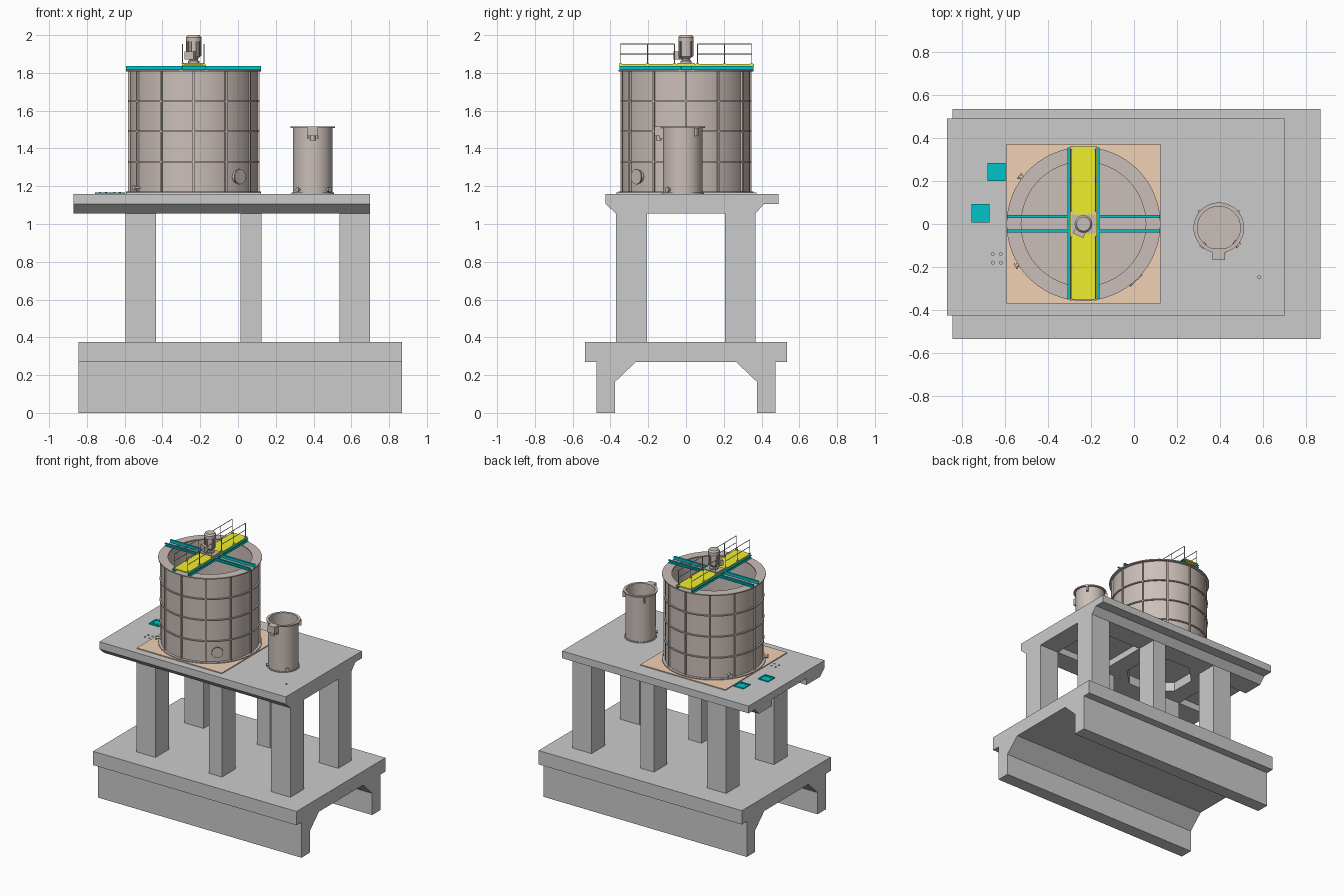
import bpy, bmesh
from math import sin, cos, pi, radians
from mathutils import Matrix, Vector

if "Cube" in bpy.data.objects:
    bpy.data.objects.remove(bpy.data.objects["Cube"])


def material(name, rgb):
    m = bpy.data.materials.new(name)
    m.diffuse_color = (*rgb, 1)
    m.use_nodes = True
    m.node_tree.nodes["Principled BSDF"].inputs["Base Color"].default_value = m.diffuse_color
    return m


BROWN = material("brown_steel", (0.60, 0.52, 0.48))
TEAL = material("teal_steel", (0.0, 0.55, 0.58))
YELLOW = material("yellow_grating", (0.86, 0.86, 0.03))
ORANGE = material("orange_pad", (0.88, 0.64, 0.46))


def finish(name, bm, mat=None, smooth=False):
    bmesh.ops.remove_doubles(bm, verts=bm.verts, dist=1e-5)
    bmesh.ops.recalc_face_normals(bm, faces=bm.faces)
    me = bpy.data.meshes.new(name)
    bm.to_mesh(me)
    bm.free()
    ob = bpy.data.objects.new(name, me)
    bpy.context.collection.objects.link(ob)
    if mat:
        me.materials.append(mat)
    if smooth:
        bpy.ops.object.select_all(action='DESELECT')
        ob.select_set(True)
        bpy.context.view_layer.objects.active = ob
        bpy.ops.object.shade_smooth_by_angle(angle=radians(35))
    return ob


def box(name, x, y, z, mat=None, turn=0, pivot=(0, 0)):
    bm = bmesh.new()
    size = [b - a for a, b in (x, y, z)]
    mid = [(a + b) / 2 for a, b in (x, y, z)]
    M = (Matrix.Translation((*pivot, 0)) @ Matrix.Rotation(turn, 4, 'Z')
         @ Matrix.Translation(mid) @ Matrix.Diagonal((*size, 1)))
    bmesh.ops.create_cube(bm, size=1, matrix=M)
    return finish(name, bm, mat)


def prism(name, pts, axis, a, b, mat=None):
    """Extrude a (horizontal, z) profile along x or y."""
    bm = bmesh.new()
    vs = [bm.verts.new((a, h, z) if axis == 'x' else (h, a, z)) for h, z in pts]
    face = bm.faces.new(vs)
    ext = bmesh.ops.extrude_face_region(bm, geom=[face])['geom']
    d = Vector((b - a, 0, 0)) if axis == 'x' else Vector((0, b - a, 0))
    bmesh.ops.translate(bm, vec=d, verts=[v for v in ext if isinstance(v, bmesh.types.BMVert)])
    return finish(name, bm, mat)


def lathe(name, pts, centre, mat=None, n=48, closed=False):
    """Revolve an (r, z) profile round a vertical axis."""
    bm = bmesh.new()
    for i in range(n):
        a, b = 2 * pi * i / n, 2 * pi * (i + 1) / n
        pairs = zip(pts, pts[1:] + pts[:1]) if closed else zip(pts, pts[1:])
        for (r, z), (s, w) in pairs:
            q = [(r, a, z), (r, b, z), (s, b, w), (s, a, w)]
            if r == 0:
                q = q[1:]
            elif s == 0:
                q = q[:3]
            bm.faces.new([bm.verts.new((centre[0] + k * cos(t), centre[1] + k * sin(t), h)) for k, t, h in q])
    return finish(name, bm, mat, True)


def rod(name, p, q, r, mat=None, n=8):
    p, q = Vector(p), Vector(q)
    bm = bmesh.new()
    rot = (q - p).to_track_quat('Z', 'Y').to_matrix().to_4x4()
    bmesh.ops.create_cone(bm, cap_ends=True, segments=n, radius1=r, radius2=r, depth=(q - p).length,
                          matrix=Matrix.Translation((p + q) / 2) @ rot)
    return finish(name, bm, mat, n > 8)


def cut(ob, cutter):
    m = ob.modifiers.new("cut", 'BOOLEAN')
    m.operation, m.object, m.solver = 'DIFFERENCE', cutter, 'EXACT'
    cutter.hide_render = True
    cutter.hide_set(True)


# Concrete foundation and columns
half = [(.535, .375), (.535, .27), (.475, .27), (.475, 0), (.375, 0), (.375, .165), (.265, .27)]
prism("foundation", half + [(-y, z) for y, z in reversed(half)], 'x', -.845, .867)
for side, ys in (("front", (-.37, -.207)), ("back", (.207, .367))):
    for x0, x1 in ((-.595, -.435), (.013, .124), (.538, .70)):
        box(side + "_column", (x0, x1), ys, (.375, 1.056))

# Deck slab, haunched edge beams, cross beams
slab = box("deck_slab", (-.87, .70), (-.425, .49), (1.105, 1.16))
prism("front_deck_beam", [(-.425, 1.105), (-.37, 1.055), (-.207, 1.055), (-.207, 1.105)], 'x', -.87, .70)
prism("back_deck_beam", [(.207, 1.105), (.207, 1.055), (.367, 1.055), (.412, 1.105)], 'x', -.87, .70)
box("end_cross_beam", (.538, .70), (-.207, .207), (1.055, 1.105))
pad = box("tank_support_pad", (-.595, .124), (-.25, .25), (1.0551, 1.1051))

# Octagonal recess under the tank, anchor holes in the deck
TC, R = (-.235, 0), .338
octagon = lathe("octagon_cutter", [(0, 1.0), (.24, 1.0), (.24, 1.125), (0, 1.125)], TC, n=8)
octagon.data.transform(Matrix.Translation((*TC, 0)) @ Matrix.Rotation(pi / 8, 4, 'Z') @ Matrix.Translation((-TC[0], 0, 0)))
for ob in (pad, slab, bpy.data.objects["front_deck_beam"], bpy.data.objects["back_deck_beam"]):
    cut(ob, octagon)
for x, y in ((-.657, -.14), (-.62, -.14), (-.657, -.18), (-.62, -.18), (.583, -.248)):
    cut(slab, rod("anchor_hole_cutter", (x, y, 1.14), (x, y, 1.18), .007, n=12))

# Orange pad and teal embed frames
box("tank_base_pad", (-.593, .123), (-.37, .373), (1.16, 1.167), ORANGE)
for x, y in ((-.64, .242), (-.714, .05)):
    box("embed_plate", (x - .035, x + .035), (y - .035, y + .035), (1.158, 1.163), TEAL)
    for s in (-1, 1):
        box("embed_rim", (x - .042, x + .042), sorted((y + s * .034, y + s * .042)), (1.158, 1.167), TEAL)
        box("embed_rim", sorted((x + s * .034, x + s * .042)), (y - .034, y + .034), (1.158, 1.167), TEAL)
        rod("embed_bolt", (x + s * .015, y - .022, 1.16), (x + s * .015, y - .022, 1.169), .005, TEAL)

# Large tank: shell with floor and wide rim, hoops and ribs
lathe("large_tank", [(0, 1.167), (.358, 1.167), (.358, 1.173), (R, 1.173), (R, 1.808), (.358, 1.808),
                     (.358, 1.816), (.29, 1.816), (.29, 1.808), (R - .008, 1.808), (R - .008, 1.177), (0, 1.177)], TC, BROWN, 64)
for z in (1.33, 1.49, 1.65):
    lathe("tank_hoop", [(R - .002, z - .004), (.348, z - .004), (.348, z + .004), (R - .002, z + .004)], TC, BROWN, 64, True)
for i in range(12):
    box("tank_rib", (R - .003, .348), (-.005, .005), (1.17, 1.81), BROWN, i * pi / 6, TC)


def nozzle(name, c, a, z, r0, r1, r, flange):
    """Radial pipe stub with an end flange."""
    at = lambda d: (c[0] + d * cos(a), c[1] + d * sin(a), z)
    rod(name, at(r0), at(r1), r, BROWN, 24)
    rod(name + "_flange", at(r1 - .007), at(r1), flange, BROWN, 24)


nozzle("manhole", TC, radians(-47), 1.25, .325, .362, .034, .04)
nozzle("tank_outlet", TC, radians(212), 1.192, .325, .375, .008, .014)
nozzle("tank_drain", TC, radians(143), 1.195, .325, .375, .01, .016)


# Teal channel beams and yellow walkway
def channel(c, s):
    w, t, lo, hi = .014 * s, .003, 1.816, 1.837
    return [(c, lo), (c + w, lo), (c + w, lo + t), (c + t * s, lo + t),
            (c + t * s, hi - t), (c + w, hi - t), (c + w, hi), (c, hi)]


for s in (-1, 1):
    prism("cross_channel", channel(.002 + s * .027, s), 'x', -.592, .122, TEAL)
    prism("walkway_channel", channel(TC[0] + s * .06, s), 'y', -.352, .357, TEAL)
box("walkway", (-.297, -.173), (-.352, .36), (1.837, 1.846), YELLOW)

# Handrails: two runs on each side, leaving a gap at the motor
for x in (-.293, -.18):
    for s in (-1, 1):
        for y in (.06, .205, .348):
            rod("handrail_post", (x, s * y, 1.84), (x, s * y, 1.953), .0025, BROWN, 6)
            box("post_foot", (x - .006, x + .006), (s * y - .008, s * y + .008), (1.846, 1.85), BROWN)
        for z in (1.90, 1.952):
            rod("handrail", (x, s * .06, z), (x, s * .348, z), .0025, BROWN, 6)

# Agitator motor with fins and terminal box
box("motor_base", (-.292, -.178), (-.045, .045), (1.846, 1.852), BROWN)
lathe("motor", [(0, 1.85), (.03, 1.85), (.03, 1.862), (.022, 1.868), (.022, 1.875), (.036, 1.888), (.036, 1.965),
                (.041, 1.967), (.041, 1.988), (.032, 2.0), (0, 2.0)], TC, BROWN, 32)
for i in range(16):
    box("motor_fin", (.034, .041), (-.0015, .0015), (1.89, 1.965), BROWN, i * pi / 8, TC)
box("terminal_box", (.03, .06), (-.026, .026), (1.87, 1.912), BROWN, radians(-115), TC)

# Small tank with rim, overflow box and nozzles
SC = (.395, -.018)
lathe("small_tank", [(0, 1.16), (.112, 1.16), (.112, 1.166), (.105, 1.166), (.105, 1.508), (.118, 1.508), (.118, 1.517),
                     (.1, 1.517), (.1, 1.17), (0, 1.17)], SC, BROWN)
box("overflow_box", (.366, .424), (-.168, -.115), (1.466, 1.517), BROWN)
rod("overflow_pipe", (.395, -.145, 1.442), (.395, -.145, 1.47), .015, BROWN, 20)
for s in (-1, 1):
    box("overflow_bracket", sorted((.395 + s * .022, .395 + s * .03)), (-.14, -.115), (1.45, 1.468), BROWN)
    box("lifting_lug", (.100, .125), (-.006, .006), (1.465, 1.508), BROWN, pi / 2 - s * radians(50), SC)
nozzle("small_tank_outlet", SC, radians(-42), 1.182, .095, .125, .009, .014)
nozzle("small_tank_drain", SC, radians(228), 1.182, .095, .122, .007, .011)
